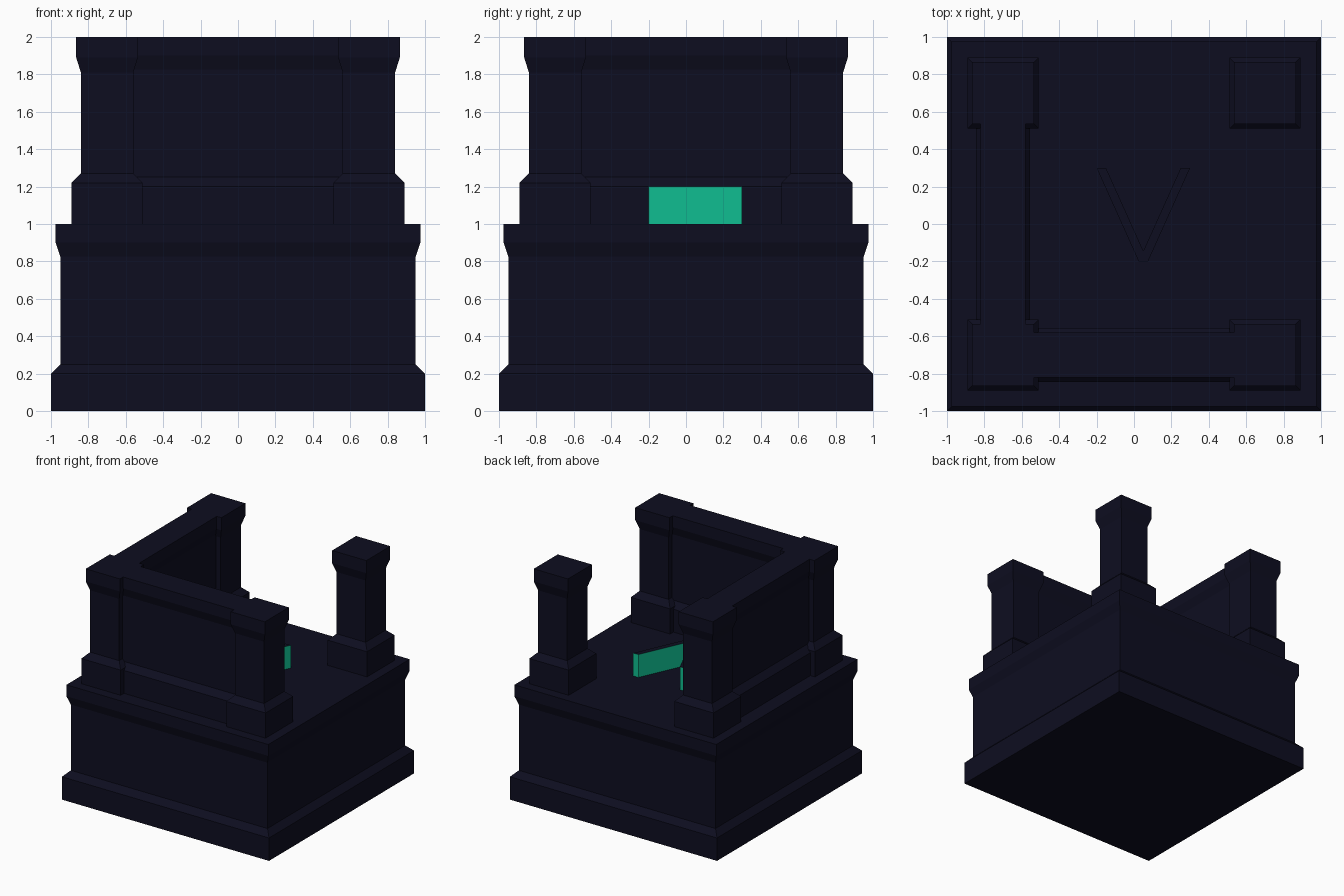
import bpy
import bmesh

if "Cube" in bpy.data.objects:
    bpy.data.objects.remove(bpy.data.objects["Cube"])


def material(name, rgb):
    m = bpy.data.materials.new(name)
    m.diffuse_color = (*rgb, 1)
    m.use_nodes = True
    m.node_tree.nodes["Principled BSDF"].inputs["Base Color"].default_value = m.diffuse_color
    return m


navy = material("dark navy", (0.0042, 0.0042, 0.0145))
green = material("emerald green", (0.005, 0.515, 0.285))


def add_object(name, bm, mats):
    bmesh.ops.recalc_face_normals(bm, faces=bm.faces)
    me = bpy.data.meshes.new(name)
    bm.to_mesh(me)
    bm.free()
    for m in mats:
        me.materials.append(m)
    ob = bpy.data.objects.new(name, me)
    bpy.context.collection.objects.link(ob)
    return ob


def loft(name, rings, centre=(0, 0)):
    """Stack rectangles (half_x, half_y, z) into one closed solid."""
    bm = bmesh.new()
    loops = []
    for hx, hy, z in rings:
        loops.append([bm.verts.new((centre[0] + sx * hx, centre[1] + sy * hy, z))
                      for sx, sy in ((-1, -1), (1, -1), (1, 1), (-1, 1))])
    for a, b in zip(loops, loops[1:]):
        for i in range(4):
            j = (i + 1) % 4
            bm.faces.new((a[i], a[j], b[j], b[i]))
    bm.faces.new(loops[0][::-1])
    bm.faces.new(loops[-1])
    return add_object(name, bm, [navy])


# Pedestal base with stepped foot and flared rim
base = [(1.0, 0), (1.0, 0.2), (0.95, 0.25), (0.95, 0.825), (0.975, 0.9), (0.975, 1.0)]
loft("pedestal_base", [(h, h, z) for h, z in base])

# Corner posts
post = [(0.19, 1.0), (0.19, 1.22), (0.14, 1.27), (0.14, 1.81), (0.165, 1.89), (0.165, 2.0)]
for side_x, nx in ((-1, "left"), (1, "right")):
    for side_y, ny in ((-1, "front"), (1, "back")):
        loft(f"{ny}_{nx}_post", [(h, h, z) for h, z in post],
             (0.7 * side_x, 0.7 * side_y))

# Walls joining the posts on the left and the front
wall = [(0.145, 1.0), (0.145, 1.2), (0.095, 1.25), (0.095, 1.825), (0.12, 1.9), (0.12, 2.0)]
loft("left_wall", [(h, 0.56, z) for h, z in wall], (-0.7, 0))
loft("front_wall", [(0.56, h, z) for h, z in wall], (0, -0.7))

# Raised chevron on the floor: green sides, dark top
outline = [(0.3, 0.3), (0.25, 0.3), (0.05, -0.144), (-0.15, 0.3),
           (-0.2, 0.3), (0.025, -0.2), (0.075, -0.2)]
bm = bmesh.new()
face = bm.faces.new([bm.verts.new((x, y, 1.0)) for x, y in outline])
up = bmesh.ops.extrude_face_region(bm, geom=[face], use_keep_orig=True)["geom"]
bmesh.ops.translate(bm, vec=(0, 0, 0.2),
                    verts=[v for v in up if isinstance(v, bmesh.types.BMVert)])
bm.normal_update()
for f in bm.faces:
    f.material_index = 0 if abs(f.normal.z) > 0.5 else 1
add_object("floor_chevron", bm, [navy, green])
